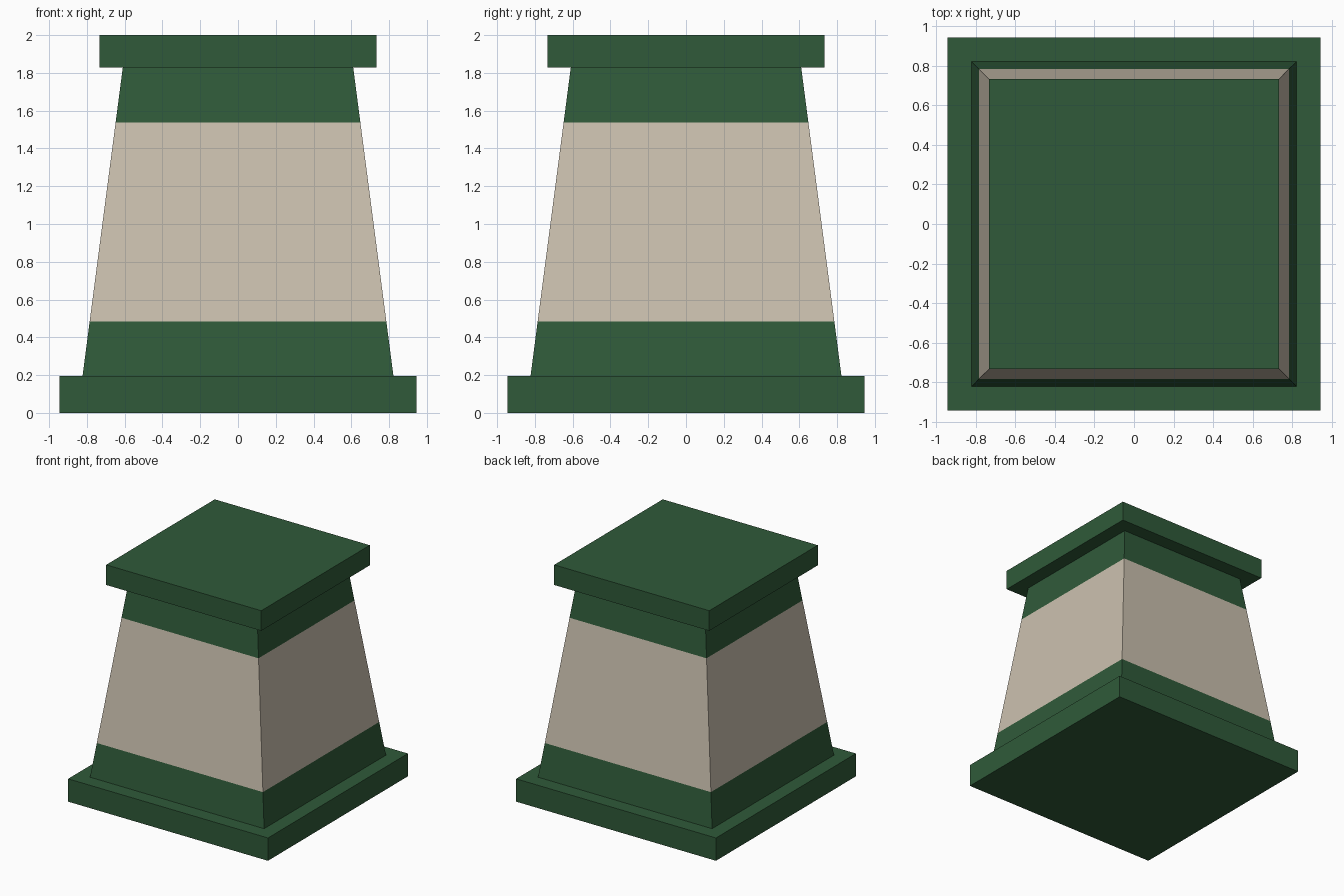
import bpy, bmesh

if "Cube" in bpy.data.objects:
    bpy.data.objects.remove(bpy.data.objects["Cube"])


def material(name, rgb):
    m = bpy.data.materials.new(name)
    m.diffuse_color = (*rgb, 1)
    m.use_nodes = True
    m.node_tree.nodes["Principled BSDF"].inputs["Base Color"].default_value = m.diffuse_color
    return m


green = material("dark green", (0.029, 0.102, 0.041))
tan = material("warm beige", (0.60, 0.53, 0.43))


def square_stack(name, levels, mats, band_mats):
    """Closed square solid from (z, half width) levels; one material index per band."""
    bm = bmesh.new()
    rings = [[bm.verts.new((sx * h, sy * h, z))
              for sx, sy in ((-1, -1), (1, -1), (1, 1), (-1, 1))]
             for z, h in levels]
    for lower, upper, mat in zip(rings, rings[1:], band_mats):
        for i in range(4):
            j = (i + 1) % 4
            f = bm.faces.new((lower[i], lower[j], upper[j], upper[i]))
            f.material_index = mat
    bm.faces.new(rings[0][::-1]).material_index = band_mats[0]
    bm.faces.new(rings[-1]).material_index = band_mats[-1]
    mesh = bpy.data.meshes.new(name)
    bm.to_mesh(mesh)
    bm.free()
    for m in mats:
        mesh.materials.append(m)
    ob = bpy.data.objects.new(name, mesh)
    bpy.context.collection.objects.link(ob)
    return ob


Z0, Z1, H0, H1 = 0.195, 1.828, 0.823, 0.61


def half_width(z):
    return H0 + (H1 - H0) * (z - Z0) / (Z1 - Z0)


# Base slab and top slab
square_stack("base_plinth", [(0, 0.945), (Z0, 0.945)], [green], [0])
square_stack("top_cap", [(Z1, 0.733), (2.0, 0.733)], [green], [0])

# Tapered body, beige between two green bands
square_stack("tapered_body", [(z, half_width(z)) for z in (Z0, 0.483, 1.538, Z1)],
             [green, tan], [0, 1, 0])
